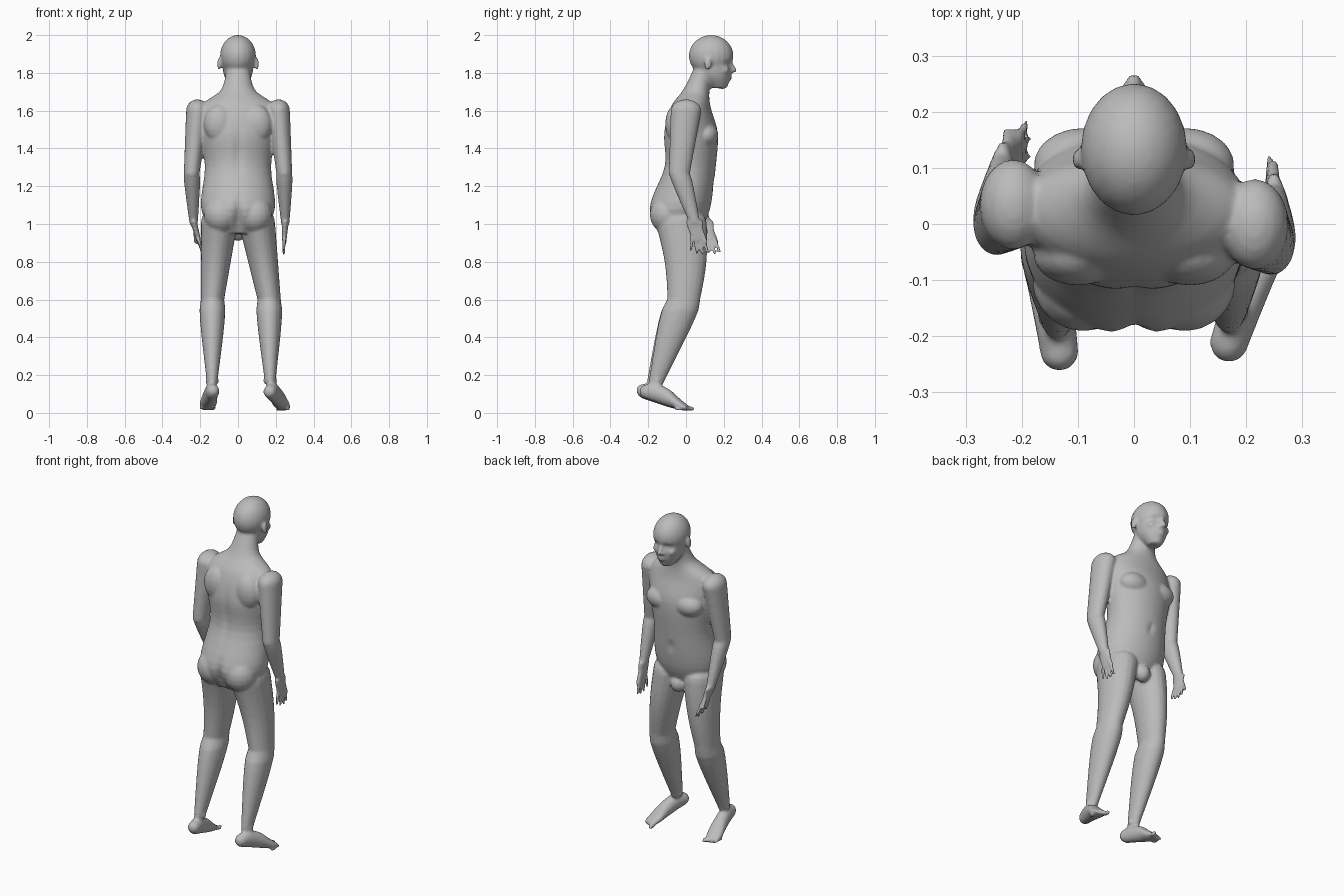
import bpy, bmesh, math
from mathutils import Vector

if "Cube" in bpy.data.objects:
    bpy.data.objects.remove(bpy.data.objects["Cube"])

grey = (.5, .5, .5, 1)
skin = bpy.data.materials.new("grey_skin")
skin.diffuse_color = grey
skin.use_nodes = True
skin.node_tree.nodes["Principled BSDF"].inputs["Base Color"].default_value = grey

bm = bmesh.new()
RIGHTWARD, FORWARD, UPWARD = Vector((1, 0, 0)), Vector((0, 1, 0)), Vector((0, 0, 1))


def catmull_rom(before, start, end, after, t):
    straight = 2 * start + (end - before) * t
    curved = 2 * before - 5 * start + 4 * end - after
    bent = 3 * start - before - 3 * end + after
    return (straight + curved * t ** 2 + bent * t ** 3) / 2


def smooth_path(rows, steps=5):
    rows = [Vector(row) for row in rows]
    padded = [rows[0], *rows, rows[-1]]
    path = [catmull_rom(*padded[i:i + 4], step / steps)
            for i in range(len(rows) - 1) for step in range(steps)]
    return path + [rows[-1]]


def loft(sections, across=RIGHTWARD, along=FORWARD, sides=20):
    """Closed skin through sections of (x, y, z, half width, half depth)."""
    circle = [(math.cos(math.tau * k / sides), math.sin(math.tau * k / sides)) for k in range(sides)]
    rings = []
    for x, y, z, width, depth in sections:
        centre, reach, lean = Vector((x, y, z)), across * width, along * depth
        rings.append([bm.verts.new(centre + reach * c + lean * s) for c, s in circle])
    for low, high in zip(rings, rings[1:]):
        for k in range(sides):
            bm.faces.new((low[k - 1], low[k], high[k], high[k - 1]))
    bm.faces.new(rings[0])
    bm.faces.new(rings[-1])


def blob(centre, radii, rows=10):
    """Ellipsoid muscle or feature."""
    sections = []
    for row in range(rows + 1):
        angle = math.pi * row / rows
        girth = max(math.sin(angle), .03)
        height = centre[2] - radii[2] * math.cos(angle)
        sections.append((centre[0], centre[1], height, radii[0] * girth, radii[1] * girth))
    loft(sections)


def limb(start, end, thick, thin, depth=1, swell=0, bow=0, steps=8):
    """Tapered, round-ended segment with a muscle swelling near its start."""
    start, end = Vector(start), Vector(end)
    sections = []
    for step in range(steps + 1):
        t = step / steps
        radius = thick + (thin - thick) * t + swell * math.sin(math.pi * math.sqrt(t))
        centre = start.lerp(end, t) + FORWARD * bow * math.sin(math.pi * t)
        sections.append((*centre, radius, radius * depth))
    loft(sections)
    blob(start, (thick, thick * depth, thick))
    blob(end, (thin, thin * depth, thin))


def dent(centre, reach, push):
    """Move nearby skin along y with a soft falloff."""
    for vert in bm.verts:
        offset = vert.co - Vector(centre)
        distance = sum((gap / size) ** 2 for gap, size in zip(offset, reach))
        vert.co.y += push * math.exp(-distance)


# Torso and neck: depth position, height, half width, half depth
crotch = (-.03, .95, .12, .1)
hips = (-.035, 1.08, .195, .162)
waist = (.02, 1.3, .175, .137)
chest = (.025, 1.48, .2, .143)
shoulders = (.025, 1.62, .2, .105)
collar = (.055, 1.71, .09, .07)
throat = (.1, 1.83, .06, .055)
loft([(0, *section) for section in smooth_path([crotch, hips, waist, chest, shoulders, collar, throat])],
     sides=64)
for side in (-1, 1):
    chest_muscle = (side * .09, .105, 1.47)
    blob(chest_muscle, (.09, .067, .065))
    buttock = (side * .09, -.1, 1.05)
    blob(buttock, (.092, .092, .1))
    shoulder_blade = (side * .1, -.055, 1.53)
    blob(shoulder_blade, (.08, .055, .1))
spine_groove, buttock_cleft, navel = (0, -.12, 1.38), (0, -.19, 1.03), (0, .15, 1.2)
dent(spine_groove, (.02, .05, .13), .012)
dent(buttock_cleft, (.02, .08, .09), .03)
dent(navel, (.015, .04, .02), -.015)

# Skull and jaw
blob((0, .133, 1.89), (.095, .118, .11), rows=24)
brow_level, mouth_level, chin = (.146, 1.9, .085, .1), (.15, 1.79, .075, .09), (.175, 1.72, .035, .04)
loft([(0, *section) for section in smooth_path([brow_level, mouth_level, chin], steps=8)], sides=48)
blob((0, .192, 1.74), (.035, .032, .026))

# Eyes, brows, cheeks and ears
for side in (-1, 1):
    eye = Vector((side * .036, .22, 1.85))
    dent(eye, (.022, .05, .016), -.02)
    blob(eye - FORWARD * .01, (.016, .014, .011))
    blob(eye + UPWARD * .024, (.028, .014, .008))
    blob(eye + Vector((side * .008, -.016, -.035)), (.028, .024, .024))
    ear = (side * .1, .115, 1.847)
    blob(ear, (.01, .02, .034))

# Nose and lips
nose_bridge, nose_tip = Vector((0, .236, 1.86)), Vector((0, .256, 1.814))
limb(nose_bridge, nose_tip, .009, .013)
for side in (-1, 1):
    blob(nose_tip + Vector((side * .013, -.01, -.005)), (.009, .011, .008))
for lip_height, lip_width in ((1.781, .026), (1.768, .022)):
    blob((0, .23, lip_height), (lip_width, .013, .007))


def arm(shoulder, elbow, wrist, knuckles):
    limb(shoulder, elbow, .06, .042, depth=1.35)
    limb(elbow, wrist, .042, .023, depth=1.3, swell=.004)
    limb(wrist, knuckles, .018, .013, depth=2.6)
    # Fingers fan out from the knuckles, the thumb from the wrist
    root, curl = Vector(knuckles), (Vector(knuckles) - Vector(wrist)).normalized()
    for finger, length in zip((-1.5, -.5, .5, 1.5), (.06, .075, .08, .07)):
        base = root + FORWARD * finger * .02
        limb(base, base + curl * length + FORWARD * finger * .01, .011, .008, steps=3)
    thumb = Vector(wrist).lerp(root, .4) + FORWARD * .025
    limb(thumb, thumb + FORWARD * .03 - UPWARD * .07, .014, .01, steps=3)


def foot(heel, toe_tip):
    heel, toe_tip = Vector(heel), Vector(toe_tip)
    ahead = (toe_tip - heel).normalized()
    across = ahead.cross(UPWARD)
    # Share of the length, height, half width, half height
    sections = [(.1, .112, .034, .035), (.3, .11, .036, .05), (.6, .08, .041, .046),
                (.8, .05, .046, .03), (1, .025, .038, .012)]
    loft([(*heel.lerp(toe_tip, share).xy, *size) for share, *size in smooth_path(sections)],
         across, UPWARD)
    blob(heel + ahead * .035 + UPWARD * .112, (.034, .035, .036))
    # Toes, the big one on the inner side
    outward = across * math.copysign(1, heel.x)
    for toe in range(5):
        thickness = .01 if toe else .013
        spot = toe_tip + outward * (toe - 2) * .017 - ahead * toe * .01
        blob(spot + UPWARD * .022, (thickness, .026, thickness))


def leg(hip, knee, ankle):
    limb(hip, knee, .097, .062, depth=1.4, bow=.016)
    limb(knee, ankle, .062, .029, depth=1.42, swell=.012)
    for side in (-1, 1):
        blob(Vector(ankle) + RIGHTWARD * side * .024, (.012, .016, .018))


# Each side has its own pose
arm((.215, 0, 1.6), (.245, -.035, 1.27), (.25, .045, 1.01), (.245, .06, .92))
arm((-.215, .035, 1.6), (-.245, 0, 1.27), (-.235, .1, 1.01), (-.21, .12, .92))
leg((.1, -.025, 1), (.165, -.012, .6), (.17, -.155, .17))
leg((-.1, -.025, 1), (-.135, -.012, .6), (-.137, -.165, .17))
foot((.158, -.245, 0), (.245, .01, 0))
foot((-.128, -.262, .005), (-.165, 0, .005))

# Groin
blob((0, .07, .96), (.045, .045, .05))

bmesh.ops.recalc_face_normals(bm, faces=bm.faces[:])
mesh = bpy.data.meshes.new("body")
bm.to_mesh(mesh)
bm.free()
mesh.materials.append(skin)
body = bpy.data.objects.new("body", mesh)
bpy.context.collection.objects.link(body)

# Fuse the parts into one skin and soften the joins
fuse = body.modifiers.new("fuse", 'REMESH')
fuse.mode = 'VOXEL'
fuse.voxel_size = .008
fuse.use_smooth_shade = True
soften = body.modifiers.new("soften", 'SMOOTH')
soften.factor = .5
soften.iterations = 4
